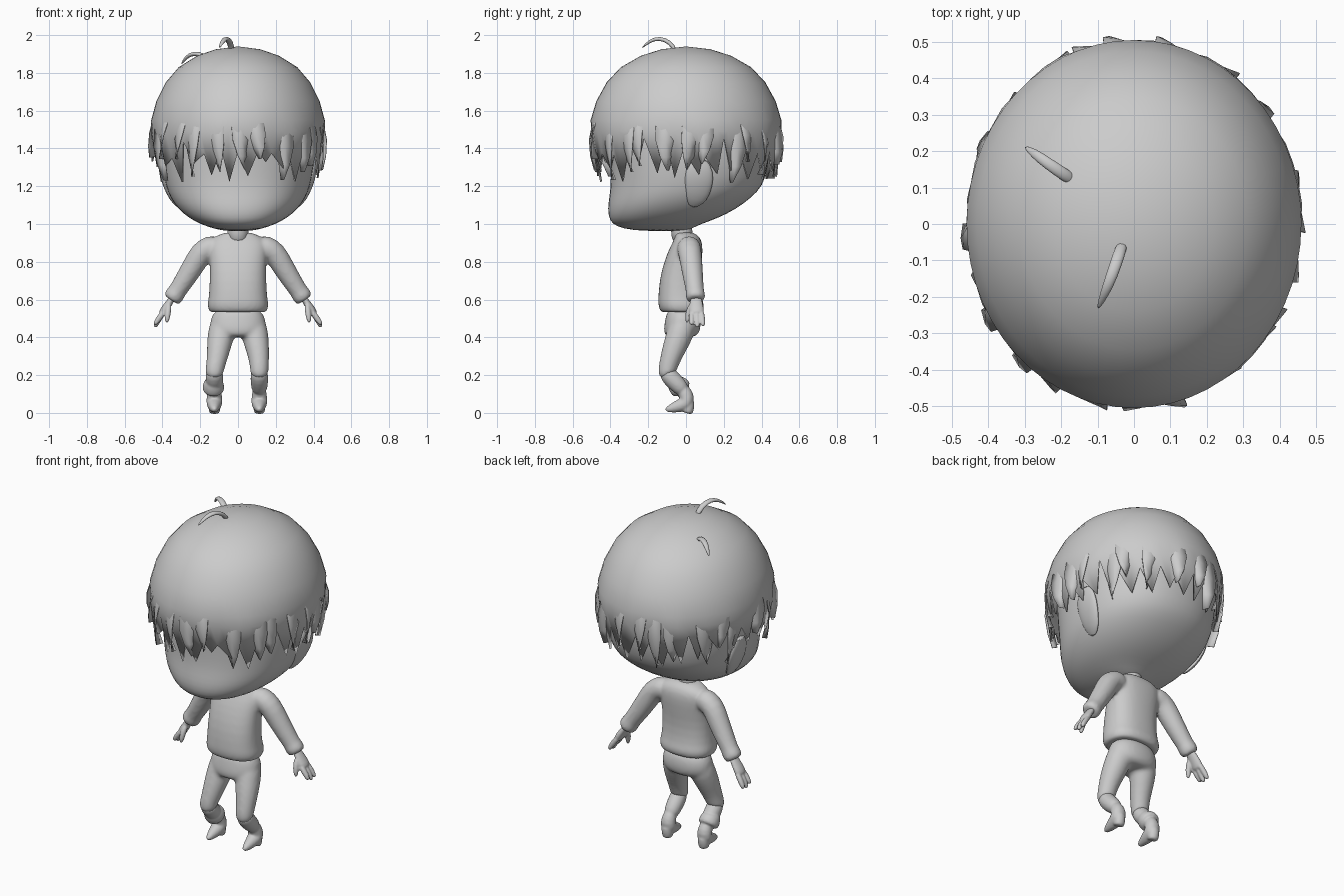
import bpy, bmesh, math, random
from mathutils import Vector

if "Cube" in bpy.data.objects:
    bpy.data.objects.remove(bpy.data.objects["Cube"])

random.seed(4)
TAU = 2 * math.pi


def finish(name, verts, faces, subdiv=0, thick=0, angle=60):
    me = bpy.data.meshes.new(name)
    me.from_pydata(verts, [], faces)
    bm = bmesh.new()
    bm.from_mesh(me)
    bmesh.ops.recalc_face_normals(bm, faces=bm.faces)
    bm.to_mesh(me)
    bm.free()
    ob = bpy.data.objects.new(name, me)
    bpy.context.collection.objects.link(ob)
    if thick:
        m = ob.modifiers.new("thickness", 'SOLIDIFY')
        m.thickness = thick
        m.offset = -1
    if subdiv:
        m = ob.modifiers.new("smooth", 'SUBSURF')
        m.levels = m.render_levels = subdiv
    bpy.ops.object.select_all(action='DESELECT')
    ob.select_set(True)
    bpy.context.view_layer.objects.active = ob
    bpy.ops.object.shade_smooth_by_angle(angle=math.radians(angle))
    return ob


def fuse(name, obs, voxel, smooth):
    """Merge overlapping parts into one soft skin."""
    bpy.ops.object.select_all(action='DESELECT')
    for o in obs:
        o.select_set(True)
    bpy.context.view_layer.objects.active = obs[0]
    bpy.ops.object.convert(target='MESH')
    bpy.ops.object.join()
    ob = bpy.context.view_layer.objects.active
    ob.name = ob.data.name = name
    m = ob.modifiers.new("fuse", 'REMESH')
    m.mode = 'VOXEL'
    m.voxel_size = voxel
    m.use_smooth_shade = True
    m = ob.modifiers.new("soften", 'SMOOTH')
    m.factor = .5
    m.iterations = smooth


def skin(name, rings, **kw):
    """Bridge equal rings and cap both ends."""
    n = len(rings[0])
    verts = [v for r in rings for v in r]
    faces = [(i * n + j, i * n + (j + 1) % n, (i + 1) * n + (j + 1) % n, (i + 1) * n + j)
             for i in range(len(rings) - 1) for j in range(n)]
    faces += [tuple(range(n)), tuple(range(len(verts) - n, len(verts)))]
    return finish(name, verts, faces, **kw)


def loft(name, rows, power=2.0, n=24):
    """Horizontal sections: z, half width, front y, back y."""
    def f(c):
        return math.copysign(abs(c) ** (2 / power), c)
    rings = []
    for z, hx, y0, y1 in rows:
        rings.append([(hx * f(math.cos(TAU * k / n)),
                       (y0 + y1) / 2 + (y1 - y0) / 2 * f(math.sin(TAU * k / n)), z) for k in range(n)])
    return skin(name, rings, subdiv=1)


def tube(name, pts, ref=(0, 1, 0), flat=1.0, n=14):
    """Sections along a path: x, y, z, radius; flat scales across ref."""
    p = [Vector(q[:3]) for q in pts]
    rings = []
    for i, q in enumerate(pts):
        t = (p[min(i + 1, len(p) - 1)] - p[max(i - 1, 0)]).normalized()
        u = Vector(ref)
        u = (u - u.dot(t) * t).normalized()
        v = t.cross(u)
        rings.append([p[i] + q[3] * (u * math.cos(TAU * k / n) + v * flat * math.sin(TAU * k / n))
                      for k in range(n)])
    return skin(name, rings, subdiv=1)


# Head with flat face, low chin and rounded skull
loft("head", [(.962, .06, -.22, .0), (.975, .13, -.34, .03), (1.0, .20, -.39, .08),
              (1.03, .26, -.41, .17), (1.08, .32, -.418, .27), (1.14, .362, -.41, .35),
              (1.2, .385, -.402, .41), (1.3, .405, -.402, .44), (1.45, .415, -.41, .45),
              (1.6, .39, -.41, .43), (1.75, .32, -.33, .35), (1.86, .18, -.18, .2)], power=2.2)

# Ears lying close to the head
for s in (-1, 1):
    tube("ear", [(s * .315, .03, 1.09, .02), (s * .345, .055, 1.13, .06), (s * .378, .068, 1.21, .078),
                 (s * .395, .07, 1.28, .078), (s * .405, .07, 1.35, .04)], flat=.3)

# Hair cap: dome profile with a zigzag lower edge
PROFILE = [(1.94, .0), (1.925, .13), (1.89, .24), (1.83, .345), (1.75, .42), (1.65, .475),
           (1.55, .505), (1.45, .508), (1.35, .495), (1.2, .455)]


def radius(z):
    for (z0, r0), (z1, r1) in zip(PROFILE, PROFILE[1:]):
        if z >= z1:
            return r0 + (r1 - r0) * (z0 - z) / (z0 - z1)
    return PROFILE[-1][1]


def on_hair(a, z, out=0.0):
    r = radius(z) + out
    return (.91 * r * math.sin(a), -r * math.cos(a), z)


N = 56
verts, faces = [(0, 0, 1.94)], []
rows = [z for z, r in PROFILE[1:7]] + [1.49]
for z in rows:
    verts += [on_hair(TAU * k / N, z, random.uniform(-.008, .004) if z < 1.5 else 0) for k in range(N)]
for k in range(N):
    a = TAU * (k + random.uniform(-.35, .35)) / N
    z = random.uniform(1.22, 1.34) if k % 2 else random.uniform(1.35, 1.46)
    verts.append(on_hair(a, z, random.uniform(-.005, .02) if k % 2 else -.01))
for k in range(N):
    j = (k + 1) % N
    faces.append((0, 1 + k, 1 + j))
    for i in range(len(rows)):
        b = 1 + i * N
        faces.append((b + k, b + N + k, b + N + j, b + j))
finish("hair_cap", verts, faces, thick=.01, angle=45)

# Tilted pointed locks that emerge from the cap, one long edge lifted
verts, faces = [], []
for k in range(24):
    a = TAU * (k + random.uniform(-.35, .35)) / 24
    tip = random.uniform(1.22, 1.36)
    lean = random.uniform(-.09, .09)
    side = random.choice((-1, 1))
    flare = random.uniform(.012, .03)
    b = len(verts)
    for t, w, rise in ((0, .11, -.035), (.3, .11, -.008), (.6, .10, .6), (.82, .06, .9), (1, .003, .9)):
        z = 1.68 + (tip - 1.68) * t
        c = a + lean * t * t
        lift = rise * flare if rise > 0 else rise
        low = -.015 if rise > 0 else rise
        verts += [on_hair(c - w, z, lift if side < 0 else low), on_hair(c, z, (lift + low) / 2 + .002),
                  on_hair(c + w, z, lift if side > 0 else low)]
    for i in range(4):
        for j in range(2):
            q = b + 3 * i + j
            faces.append((q, q + 3, q + 4, q + 1))
finish("hair_locks", verts, faces, thick=.004, angle=40)

# Two loose strands on the crown
tube("crown_strand", [(-.03, -.05, 1.91, .016), (-.042, -.085, 1.965, .018), (-.06, -.14, 1.985, .017),
                      (-.08, -.19, 1.972, .014), (-.10, -.235, 1.93, .004)], ref=(1, 0, 0), flat=.7, n=10)
tube("side_strand", [(-.16, .115, 1.87, .018), (-.19, .135, 1.897, .018), (-.235, .165, 1.905, .017),
                     (-.275, .195, 1.885, .014), (-.30, .212, 1.845, .004)], ref=(.5, .8, 0), flat=.7, n=10)

# Neck, sweater and sleeves
tube("neck", [(0, -.02, .9, .06), (0, -.02, .95, .055), (0, -.03, 1.02, .065)])
body = [loft("sweater", [(.54, .12, -.10, .06), (.527, .14, -.12, .075), (.54, .157, -.14, .09),
                         (.575, .164, -.148, .098), (.6, .156, -.148, .085), (.7, .15, -.142, .075),
                         (.8, .15, -.117, .085), (.88, .16, -.085, .09), (.92, .145, -.06, .08),
                         (.945, .10, -.06, .06), (.957, .06, -.05, .03)], power=2.4)]
for s in (-1, 1):
    body.append(tube("sleeve", [(s * .10, .015, .88, .06), (s * .15, .015, .878, .066),
                                (s * .195, .02, .85, .064), (s * .235, .03, .78, .060),
                                (s * .285, .04, .70, .054), (s * .325, .048, .64, .048),
                                (s * .33, .049, .632, .054), (s * .352, .052, .6, .051),
                                (s * .354, .052, .597, .035)]))
    # Hands
    hand = [tube("palm", [(s * .335, .052, .625, .03), (s * .37, .054, .575, .036),
                          (s * .393, .056, .54, .042), (s * .405, .058, .515, .036)], flat=.55)]
    for y0, y1, tip in ((.03, .03, .465), (.056, .06, .452), (.08, .09, .458)):
        hand.append(tube("finger", [(s * .385, y0, .545, .015), (s * .415, (y0 + y1) / 2, .505, .017),
                                    (s * .437, y1, tip + .01, .014), (s * .441, y1, tip, .007)], n=10))
    hand.append(tube("thumb", [(s * .365, .035, .58, .016), (s * .37, .015, .54, .018),
                               (s * .375, .007, .50, .015), (s * .377, .005, .475, .007)], n=10))
    fuse("hand", hand, .005, 4)
fuse("sweater", body, .01, 5)

# Trousers
legs = [loft("trouser_hips", [(.56, .12, -.10, .06), (.5, .146, -.108, .078), (.45, .153, -.12, .08),
                              (.41, .135, -.115, .065), (.40, .08, -.09, .03)], power=2.2)]
for s, x in ((-1, .125), (1, .113)):
    legs.append(tube("trouser_leg", [(s * .076, -.015, .48, .075), (s * .088, -.03, .42, .074),
                                     (s * .102, -.06, .35, .066), (s * .112, -.085, .28, .055),
                                     (s * x, -.10, .225, .05), (s * x, -.10, .202, .049),
                                     (s * x, -.095, .198, .035)], ref=(1, 0, 0)))
    # Lower legs running into pointed shoes with heels
    foot = [tube("lower_leg", [(s * x, -.105, .23, .044), (s * x, -.09, .195, .048),
                               (s * x, -.06, .165, .048), (s * x, -.03, .135, .044),
                               (s * x, -.01, .11, .035)], ref=(1, 0, 0)),
            tube("shoe", [(s * x, -.025, .135, .03), (s * x, -.01, .115, .038), (s * x, .007, .08, .043),
                          (s * x, .002, .05, .044), (s * x, -.03, .038, .037), (s * x, -.065, .028, .028),
                          (s * x, -.095, .019, .018), (s * x, -.11, .015, .007)], ref=(1, 0, 0)),
            tube("heel", [(s * x, .013, .08, .034), (s * x, .013, .03, .033), (s * x, .008, .004, .03),
                          (s * x, .006, -.003, .024)], ref=(1, 0, 0))]
    if s < 0:
        # Wide cuff on the left boot
        foot.append(tube("boot_cuff", [(-.13, -.058, .175, .04), (-.13, -.055, .165, .052),
                                       (-.13, -.035, .138, .06), (-.13, -.02, .118, .058),
                                       (-.13, -.016, .114, .035)], ref=(1, 0, 0)))
    fuse("boot", foot, .006, 5)
fuse("trousers", legs, .01, 8)
